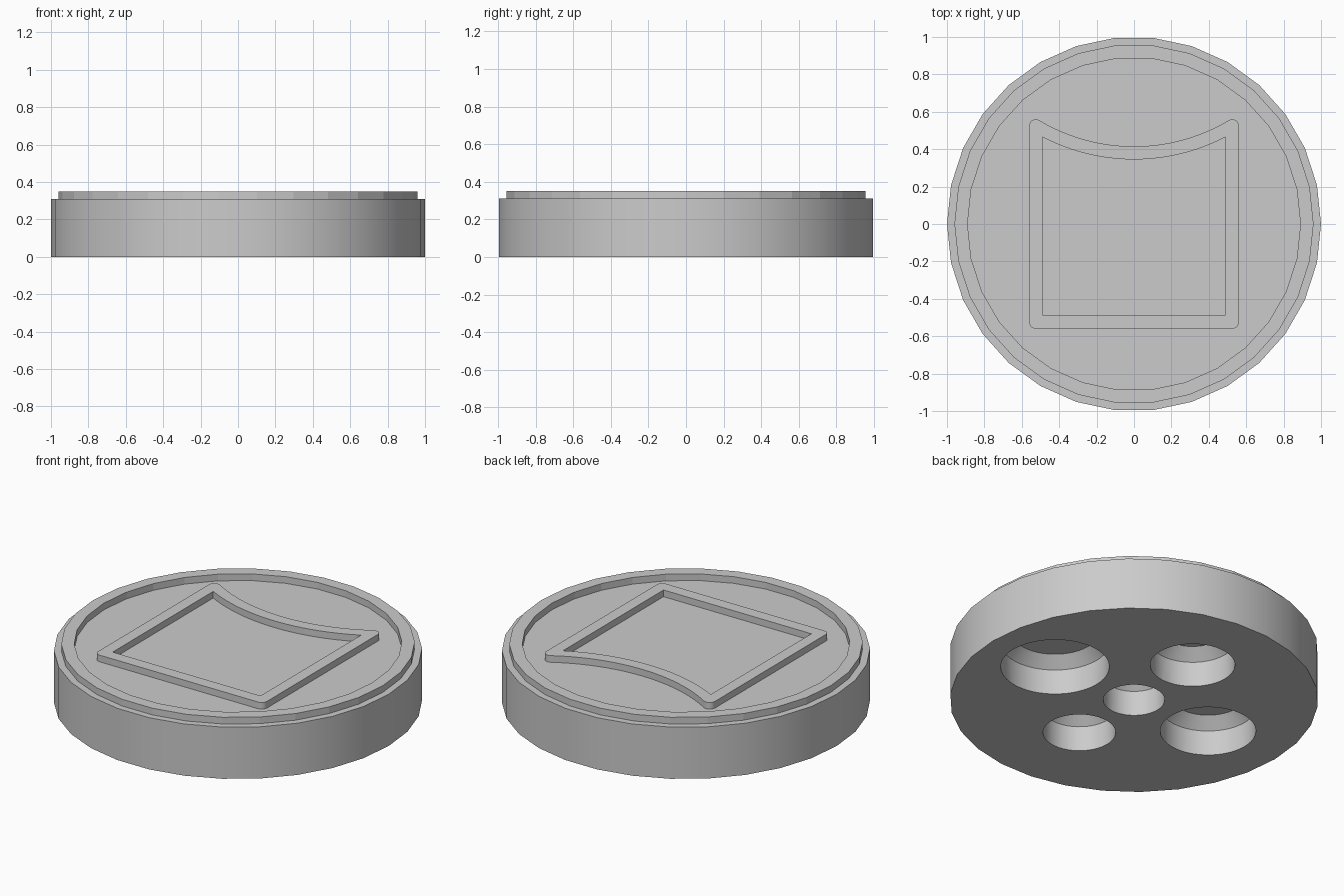
import bpy, bmesh, math
from mathutils import Matrix, Vector

cube = bpy.data.objects.get("Cube")
if cube:
    bpy.data.objects.remove(cube, do_unlink=True)

FLOOR, TOP = 0.31, 0.35       # upper face of the disc, top of the raised parts

# Single plain grey
grey = bpy.data.materials.new("light_grey")
grey.use_nodes = True
COLOUR = (0.6, 0.6, 0.6, 1)
grey.diffuse_color = COLOUR
grey.node_tree.nodes["Principled BSDF"].inputs["Base Color"].default_value = COLOUR


def select_only(obj):
    bpy.ops.object.select_all(action='DESELECT')
    obj.select_set(True)
    bpy.context.view_layer.objects.active = obj


def smooth(obj):
    select_only(obj)
    bpy.ops.object.shade_smooth_by_angle(angle=math.radians(30))


def lathe(name, profile, sides, centre=(0, 0), closed=False):
    """Turn a (radius, height) profile around the z axis."""
    bm = bmesh.new()
    verts = [bm.verts.new((r, 0, z)) for r, z in profile]
    pairs = list(zip(verts, verts[1:]))
    if closed:
        pairs.append((verts[-1], verts[0]))
    edges = [bm.edges.new(p) for p in pairs]
    bmesh.ops.spin(bm, geom=verts + edges, cent=(0, 0, 0), axis=(0, 0, 1),
                   angle=math.tau, steps=sides)
    bmesh.ops.remove_doubles(bm, verts=bm.verts, dist=0.0001)
    bmesh.ops.recalc_face_normals(bm, faces=bm.faces)
    bm.transform(Matrix.Translation((*centre, 0)))
    mesh = bpy.data.meshes.new(name)
    bm.to_mesh(mesh)
    bm.free()
    mesh.materials.append(grey)
    obj = bpy.data.objects.new(name, mesh)
    bpy.context.collection.objects.link(obj)
    return obj


def arc(cx, cy, radius, start, end, steps):
    """Points along an arc, angles in degrees."""
    angles = [math.radians(start + (end - start) * i / steps) for i in range(steps + 1)]
    return [(cx + radius * math.cos(a), cy + radius * math.sin(a)) for a in angles]


# Disc body
body = lathe("disc_body", [(0, 0), (1, 0), (1, FLOOR), (0, FLOOR)], 30)

# Blind holes underneath: one central, four on the axes, each with a chamfered end
RING, DEPTH, CHAMFER = 0.265, 0.15, 0.063
holes = [(0.167, None), (0.295, 0), (0.23, 90), (0.26, 180), (0.197, 270)]
for radius, angle in holes:
    centre = (0, 0)
    if angle is not None:
        a, d = math.radians(angle), RING + radius
        centre = (d * math.cos(a), d * math.sin(a))
    cutter = lathe("hole_cutter",
                   [(0, -0.1), (radius, -0.1), (radius, DEPTH),
                    (radius - CHAMFER, DEPTH + CHAMFER), (0, DEPTH + CHAMFER)],
                   48, centre)
    cutter.hide_render = True
    select_only(body)
    mod = body.modifiers.new("hole", 'BOOLEAN')
    mod.operation, mod.solver, mod.object = 'DIFFERENCE', 'EXACT', cutter
    bpy.ops.object.modifier_apply(modifier=mod.name)
    bpy.data.objects.remove(cutter, do_unlink=True)
smooth(body)

# Raised rim, left faceted
lathe("raised_rim", [(0.89, FLOOR), (0.96, FLOOR), (0.96, TOP), (0.89, TOP)], 30, closed=True)

# Raised square frame with a concave back edge
ARC_Y, R_OUT, R_IN, FILLET = 1.405, 0.99, 1.06, 0.035
HALF_OUT, HALF_IN = 0.56, 0.49
c = HALF_OUT - FILLET
tangent = math.degrees(math.atan2(ARC_Y - c, -c))
outer = (arc(c, c, FILLET, 0, tangent, 8)
         + arc(0, ARC_Y, R_OUT, tangent + 180, 360 - tangent + 360 - 360 + 0, 24)[1:-1]
         + arc(-c, c, FILLET, 180 - tangent, 180, 8)
         + arc(-c, -c, FILLET, 180, 270, 6)
         + arc(c, -c, FILLET, 270, 360, 6))
# Back edge runs from the left corner to the right one
half = math.degrees(math.asin(HALF_IN / R_IN))
inner = (arc(0, ARC_Y, R_IN, 270 + half, 270 - half, 24)
         + [(-HALF_IN, -0.487), (HALF_IN, -0.487)])

curve = bpy.data.curves.new("square_frame", 'CURVE')
curve.dimensions = '2D'
curve.fill_mode = 'BOTH'
curve.extrude = (TOP - FLOOR) / 2
for loop in (outer, inner):
    spline = curve.splines.new('POLY')
    spline.points.add(len(loop) - 1)
    for point, (x, y) in zip(spline.points, loop):
        point.co = (x, y, 0, 1)
    spline.use_cyclic_u = True
curve.materials.append(grey)
frame = bpy.data.objects.new("square_frame", curve)
frame.location.z = (TOP + FLOOR) / 2
bpy.context.collection.objects.link(frame)
select_only(frame)
bpy.ops.object.convert(target='MESH')
frame = bpy.context.object
bm = bmesh.new()
bm.from_mesh(frame.data)
bmesh.ops.remove_doubles(bm, verts=bm.verts, dist=0.0001)
bmesh.ops.recalc_face_normals(bm, faces=bm.faces)
bm.to_mesh(frame.data)
bm.free()
smooth(frame)
